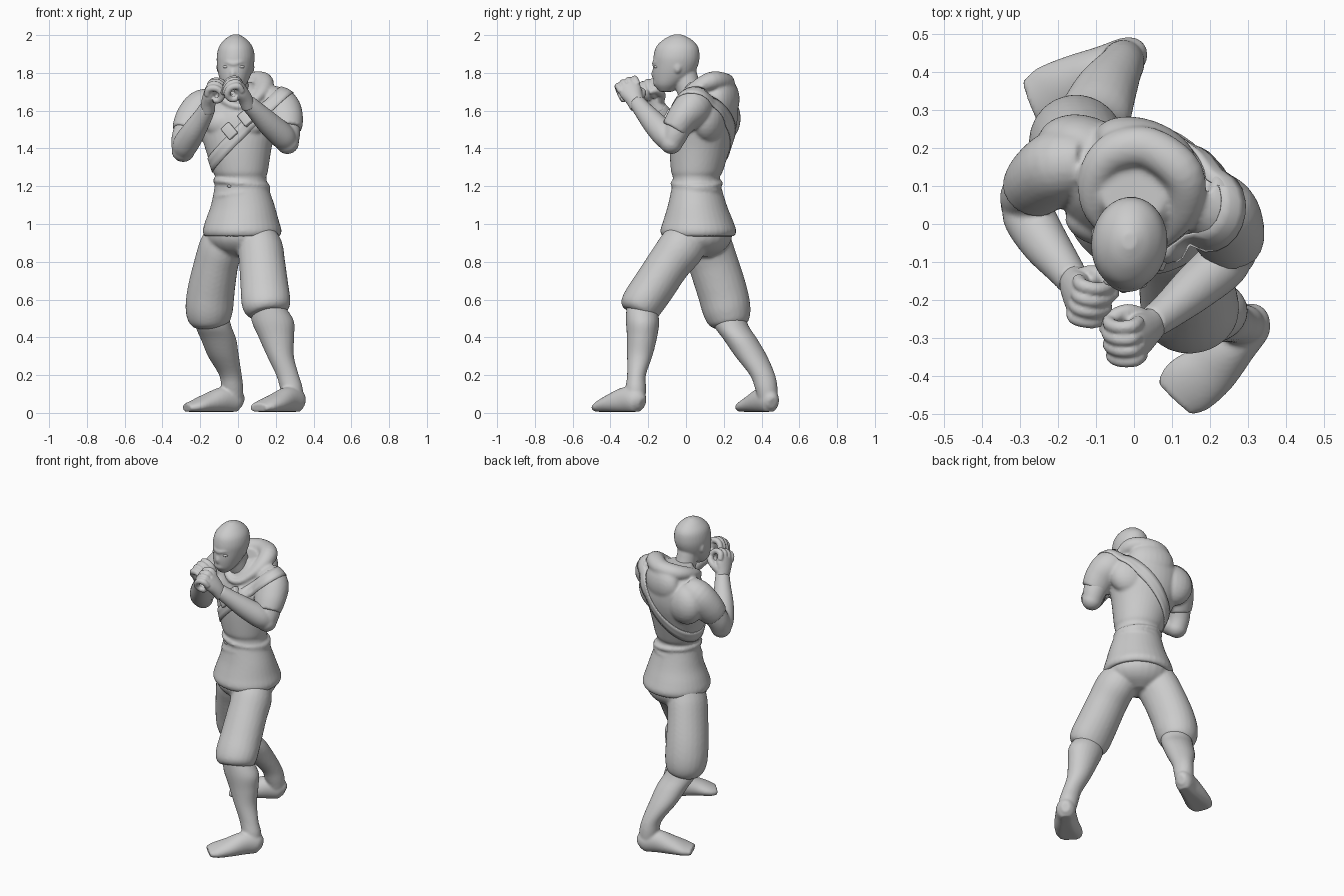
import bpy, bmesh, math
from mathutils import Vector, Matrix
from mathutils.bvhtree import BVHTree

X, Z = Vector((1, 0, 0)), Vector((0, 0, 1))
YAW = Vector((math.cos(math.radians(-20)), math.sin(math.radians(-20)), 0))


def loft(bm, pts, ref=X, flat=False, closed=False, seg=24, sub=5):
    """Smooth tube through stations (x, y, z, half_width, half_depth)."""
    n, path = len(pts), []
    get = lambda i: pts[i % n] if closed else pts[max(0, min(n - 1, i))]
    for i in range(n if closed else n - 1):
        p = [get(i + k) for k in (-1, 0, 1, 2)]
        for s in range(sub):
            t = s / sub
            path.append([0.5 * (2 * b + (c - a) * t + (2 * a - 5 * b + 4 * c - d) * t * t
                                + (3 * b - a - 3 * c + d) * t ** 3) for a, b, c, d in zip(*p)])
    if not closed:
        path.append(list(pts[-1]))
    m, rings = len(path), []
    for i, q in enumerate(path):
        lo, hi = (i - 1, (i + 1) % m) if closed else (max(0, i - 1), min(m - 1, i + 1))
        t = Z if flat else (Vector(path[hi][:3]) - Vector(path[lo][:3])).normalized()
        side = (ref - t * ref.dot(t)).normalized()
        up = t.cross(side)
        ring = []
        for k in range(seg):
            a = 2 * math.pi * k / seg
            ring.append(bm.verts.new(Vector(q[:3]) + side * q[3] * math.cos(a) + up * q[4] * math.sin(a)))
        rings.append(ring)
    for i in range(m if closed else m - 1):
        r, s = rings[i], rings[(i + 1) % m]
        for k in range(seg):
            bm.faces.new((r[k], r[(k + 1) % seg], s[(k + 1) % seg], s[k]))
    if not closed:
        bm.faces.new(rings[0])
        bm.faces.new(rings[-1])


def ball(bm, loc, size, yaw=0):
    mat = Matrix.Translation(loc) @ Matrix.Rotation(math.radians(yaw), 4, 'Z') @ Matrix.Diagonal((*size, 1))
    bmesh.ops.create_uvsphere(bm, u_segments=24, v_segments=14, radius=1, matrix=mat)


def finish(name, bm, voxel=0.009, smooth=4):
    bmesh.ops.recalc_face_normals(bm, faces=bm.faces)
    for f in bm.faces:
        f.smooth = True
    me = bpy.data.meshes.new(name)
    bm.to_mesh(me)
    bm.free()
    ob = bpy.data.objects.new(name, me)
    bpy.context.collection.objects.link(ob)
    if voxel:
        r = ob.modifiers.new("fuse", 'REMESH')
        r.mode, r.voxel_size, r.use_smooth_shade = 'VOXEL', voxel, True
        s = ob.modifiers.new("soften", 'SMOOTH')
        s.factor, s.iterations = 0.5, smooth
    return ob


# Tunic: torso, short sleeves, hood roll, hood sack, chest and shoulder blades
bm = bmesh.new()
loft(bm, [(.022, .065, .935, .202, .19), (.022, .065, .965, .21, .2), (.022, .064, 1.02, .195, .182),
          (.025, .06, 1.1, .17, .154), (.018, .056, 1.2, .143, .128), (.015, .055, 1.25, .136, .123),
          (.012, .058, 1.28, .148, .136), (.002, .073, 1.4, .178, .158), (0, .09, 1.5, .205, .17),
          (.003, .1, 1.58, .215, .168), (.005, .11, 1.65, .2, .148), (.005, .1, 1.71, .14, .11),
          (0, .08, 1.75, .08, .08)], YAW, True, seg=36)
loft(bm, [(-.13, .16, 1.625, .085, .095), (-.19, .155, 1.605, .098, .105), (-.24, .12, 1.54, .09, .1),
          (-.272, .085, 1.48, .077, .083)], Vector((0, 1, 0)))
loft(bm, [(.165, .07, 1.64, .085, .095), (.222, .035, 1.615, .098, .105), (.246, -.02, 1.555, .085, .1),
          (.257, -.06, 1.495, .074, .083)], Vector((0, 1, 0)))
loft(bm, [(.04, .2, 1.75, .05, .055), (.13, .13, 1.755, .05, .055), (.125, .03, 1.705, .035, .045),
          (.05, -.05, 1.63, .02, .026), (-.03, -.04, 1.63, .02, .026), (-.1, .04, 1.69, .028, .036),
          (-.1, .13, 1.725, .038, .045), (-.05, .19, 1.74, .048, .053)], Z, closed=True)
ball(bm, (.03, .195, 1.66), (.14, .08, .12), -20)
ball(bm, (-.13, .19, 1.56), (.13, .095, .13), -20)
ball(bm, (.13, .12, 1.56), (.13, .09, .13), -20)
for x, y in ((-.1, -.005), (.06, -.045)):
    ball(bm, (x, y, 1.535), (.085, .05, .07), -20)
# soft cloth folds round the waist
for dz, tilt in ((1.165, .02), (1.215, -.015)):
    loft(bm, [(.019 + .139 * math.cos(a), .057 + .126 * math.sin(a), dz + tilt * math.cos(a), .014, .014)
              for a in [i * math.pi / 4 for i in range(8)]], Z, closed=True, seg=8)
tunic = finish("tunic", bm, 0.009, 4)

# Baggy knee-length trousers
bm = bmesh.new()
loft(bm, [(.018, .07, .825, .05, .06), (.018, .068, .86, .14, .13), (.02, .065, .91, .185, .172),
          (.02, .065, .97, .188, .178), (.02, .065, 1.0, .16, .15)], YAW, True)
loft(bm, [(.095, .035, .95, .09, .1), (.117, -.02, .88, .118, .122), (.128, -.09, .79, .122, .115),
          (.14, -.17, .67, .127, .114), (.148, -.225, .59, .13, .112), (.153, -.25, .545, .117, .104),
          (.156, -.26, .525, .088, .082)])
loft(bm, [(-.07, .1, .95, .1, .12), (-.09, .115, .88, .115, .132), (-.115, .145, .79, .117, .132),
          (-.142, .19, .65, .125, .132), (-.152, .215, .55, .126, .128), (-.15, .23, .485, .11, .11),
          (-.148, .235, .455, .08, .08)])
finish("trousers", bm, 0.01, 4)


# Lower legs with bare feet
def leg(name, calf, foot, along):
    bm = bmesh.new()
    loft(bm, calf, flat=True)
    loft(bm, foot, Vector((-along[1], along[0], 0)).normalized())
    for v in bm.verts:
        v.co.z = max(v.co.z, 0.006)
    finish(name, bm, 0.008, 4)


leg("front_lower_leg",
    [(.155, -.24, .58, .08, .075), (.183, -.23, .49, .112, .088), (.203, -.233, .4, .094, .08),
     (.225, -.245, .3, .071, .067), (.262, -.262, .2, .06, .05), (.283, -.265, .13, .06, .054),
     (.295, -.265, .06, .05, .05)],
    [(.338, -.232, .05, .025, .03), (.315, -.255, .06, .055, .062), (.265, -.315, .068, .062, .07),
     (.2, -.385, .05, .075, .053), (.14, -.43, .034, .08, .037), (.108, -.462, .026, .062, .024)], (-.68, -.73))
leg("rear_lower_leg",
    [(-.14, .215, .54, .085, .085), (-.13, .24, .46, .095, .092), (-.103, .288, .39, .094, .09),
     (-.077, .345, .3, .082, .085), (-.04, .405, .2, .06, .067), (-.03, .425, .13, .058, .06),
     (-.025, .435, .06, .05, .05)],
    [(.022, .458, .05, .025, .03), (-.005, .447, .06, .05, .062), (-.075, .41, .068, .062, .07),
     (-.16, .37, .05, .075, .053), (-.225, .337, .034, .08, .037), (-.273, .318, .026, .062, .024)], (-.88, -.44))


# Arms ending in curled fists
def arm(name, upper, fore):
    bm = bmesh.new()
    loft(bm, upper, Vector((0, 1, 0)))
    loft(bm, fore)
    ball(bm, upper[-1][:3], (.062, .06, .06))
    finish(name, bm, 0.008, 4)


def fist(name, wrist, up, inward):
    u = Vector(up).normalized()
    m = Vector(inward)
    m = (m - u * m.dot(u)).normalized()
    r = u.cross(m)
    r = r if r.y > 0 else -r
    at = lambda a, b, c, w, d=None: (*(Vector(wrist) + u * a + m * b + r * c), w, d or w)
    bm = bmesh.new()
    loft(bm, [at(-.03, 0, 0, .038, .043), at(.02, .003, 0, .038, .048), at(.07, .012, 0, .036, .06),
              at(.11, .016, 0, .028, .056)], m, seg=20)
    for k in range(4):
        c, g = (k - 1.5) * .032, (0, .006, .006, 0)[k]
        loft(bm, [at(.085, .005, c, .017), at(.123 + g, .015, c, .019), at(.13 + g, .055, c, .018),
                  at(.1, .085 + g, c, .018), at(.065, .072, c, .017), at(.06, .04, c, .016)], r, seg=10, sub=4)
    loft(bm, [at(.02, .015, .03, .023), at(.05, .05, .058, .021), at(.08, .09, .046, .019),
              at(.085, .108, .012, .014)], u, seg=10, sub=4)
    finish(name, bm, 0.005, 5)


arm("left_arm", [(.25, -.02, 1.56, .073, .08), (.26, -.055, 1.48, .067, .07), (.261, -.078, 1.43, .06, .06)],
    [(.27, -.07, 1.42, .052, .052), (.235, -.105, 1.465, .068, .068), (.165, -.165, 1.53, .063, .063),
     (.095, -.225, 1.6, .05, .05), (.048, -.26, 1.645, .043, .043)])
fist("left_fist", (.048, -.265, 1.645), (-.3, -.42, .9), (-1, -.1, 0))
arm("right_arm", [(-.25, .11, 1.53, .075, .08), (-.283, .075, 1.45, .067, .07), (-.29, .05, 1.388, .06, .06)],
    [(-.295, .06, 1.375, .052, .052), (-.278, .02, 1.42, .068, .068), (-.235, -.05, 1.49, .063, .063),
     (-.185, -.115, 1.57, .05, .05), (-.16, -.15, 1.62, .043, .043)])
fist("right_fist", (-.16, -.153, 1.622), (.0, -.4, .9), (1, -.2, 0))

# Masked head and neck
bm = bmesh.new()
head_axis = Vector((1, -.1, 0)).normalized()
loft(bm, [(0, .06, 1.62, .075, .075), (-.005, .02, 1.7, .064, .066), (-.012, -.01, 1.8, .062, .066)])
loft(bm, [(-.024, -.105, 1.7, .03, .035), (-.022, -.095, 1.735, .062, .07), (-.018, -.07, 1.785, .084, .105),
          (-.014, -.055, 1.84, .097, .119), (-.012, -.05, 1.89, .1, .122), (-.012, -.047, 1.94, .088, .11),
          (-.012, -.045, 1.98, .055, .07), (-.012, -.045, 2.003, .018, .022)], head_axis, True, seg=32)
ball(bm, (-.027, -.163, 1.795), (.018, .02, .032))
ball(bm, (-.026, -.12, 1.75), (.05, .055, .035))
loft(bm, [(-.085, -.125, 1.86, .008, .012), (-.055, -.157, 1.856, .011, .012), (-.024, -.17, 1.848, .011, .012),
          (.01, -.163, 1.856, .011, .012), (.045, -.137, 1.86, .008, .012)], Vector((0, 1, 0)), seg=10)
for x, y in ((-.104, -.028), (.077, -.045)):
    ball(bm, (x, y, 1.83), (.01, .02, .03))
finish("masked_head", bm, 0.0065, 4)
bm = bmesh.new()
for x, y in ((-.06, -.15), (.015, -.157)):
    ball(bm, (x, y, 1.832), (.02, .013, .009))
finish("eyes", bm, 0)

# Diagonal strap wrapped onto the tunic surface
deps = bpy.context.evaluated_depsgraph_get()
tree = BVHTree.FromObject(tunic, deps)
bm = bmesh.new()
mid = Vector((.01, .085, 1.46))
e1 = Vector((.7, -.15, .7)).normalized()
nrm = Vector((-.7, .1, .7))
nrm = (nrm - e1 * nrm.dot(e1)).normalized()
e2, rows, steps = nrm.cross(e1), [], 72
for w in (-.034, -.011, .011, .034):
    row = []
    for k in range(steps):
        a = 2 * math.pi * k / steps
        d = e1 * math.cos(a) + e2 * math.sin(a)
        hit = tree.ray_cast(mid + nrm * w, d)[0]
        row.append(bm.verts.new((hit or mid + d * .2) + d * .003))
    rows.append(row)
for a, b in zip(rows, rows[1:]):
    for k in range(steps):
        bm.faces.new((a[k], a[(k + 1) % steps], b[(k + 1) % steps], b[k]))
strap = finish("chest_strap", bm, 0)
s = strap.modifiers.new("thickness", 'SOLIDIFY')
s.thickness, s.offset = 0.006, 0

# Two strap pouches
for name, x, z in (("lower_pouch", -.045, 1.492), ("upper_pouch", .042, 1.56)):
    hit, n = tree.ray_cast(Vector((x, -.6, z)), Vector((0, 1, 0)))[:2]
    bm = bmesh.new()
    mat = (Matrix.Translation(hit + Vector((0, -.006, 0))) @ n.to_track_quat('Y', 'Z').to_matrix().to_4x4()
           @ Matrix.Rotation(math.radians(42), 4, 'Y') @ Matrix.Diagonal((.058, .034, .078, 1)))
    bmesh.ops.create_cube(bm, size=1, matrix=mat)
    bmesh.ops.bevel(bm, geom=list(bm.edges), offset=.007, segments=3, profile=.5, affect='EDGES')
    finish(name, bm, 0)

# Small button at the waist
bm = bmesh.new()
hit = tree.ray_cast(Vector((-.045, -.6, 1.2)), Vector((0, 1, 0)))[0]
ball(bm, hit, (.012, .006, .007))
finish("waist_button", bm, 0)
